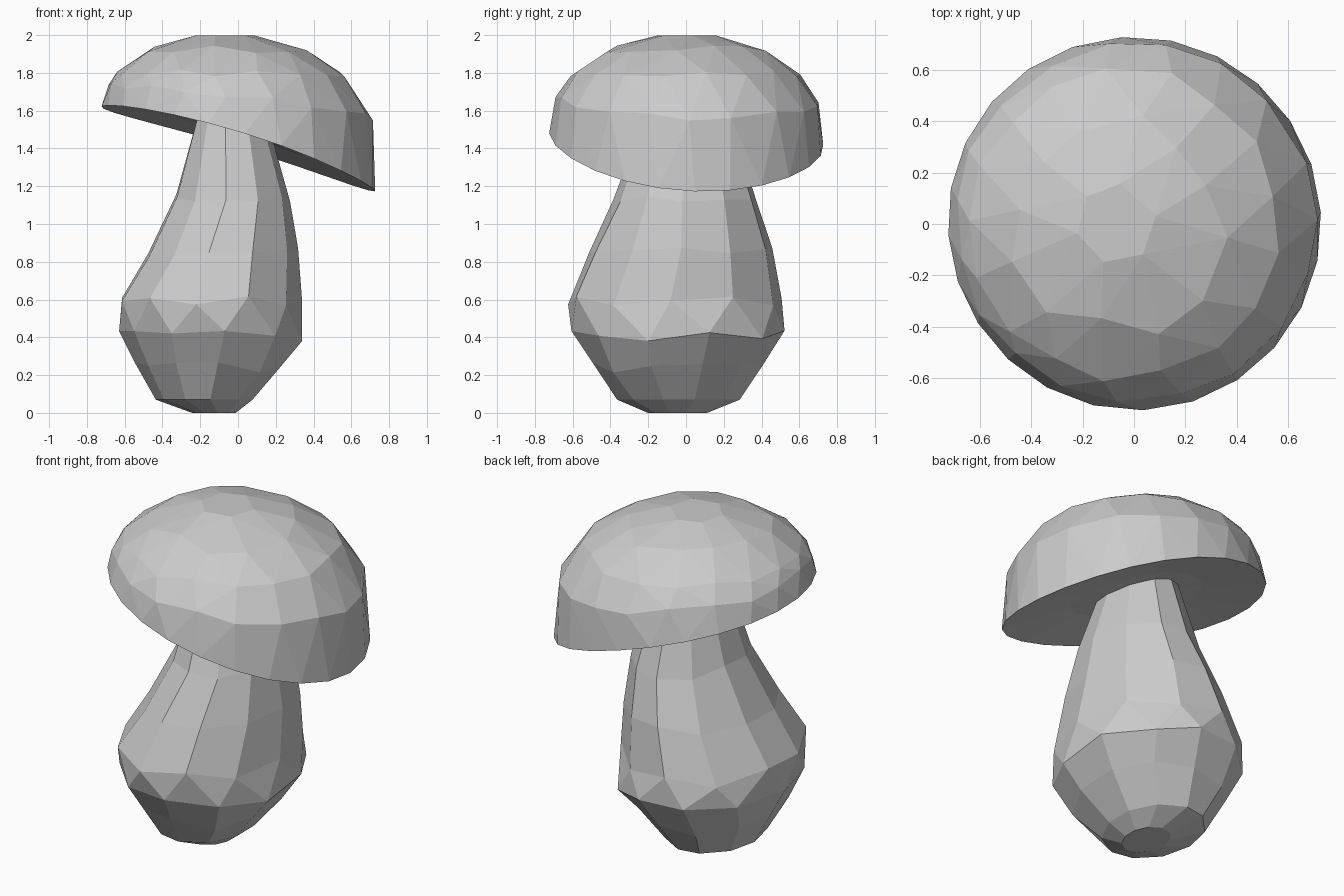
import bpy
import bmesh
import math
import random
from mathutils import Vector

random.seed(4)
if "Cube" in bpy.data.objects:
    bpy.data.objects.remove(bpy.data.objects["Cube"], do_unlink=True)

grey = bpy.data.materials.new("plain_grey")
grey.use_nodes = True
colour = (0.6, 0.6, 0.6, 1)
grey.diffuse_color = colour
grey.node_tree.nodes["Principled BSDF"].inputs["Base Color"].default_value = colour


def finish(bm, name):
    bmesh.ops.recalc_face_normals(bm, faces=bm.faces[:])
    mesh = bpy.data.meshes.new(name)
    bm.to_mesh(mesh)
    bm.free()
    mesh.materials.append(grey)
    obj = bpy.data.objects.new(name, mesh)
    bpy.context.collection.objects.link(obj)
    return obj


# Cap: rounded dome cut by a tilted, slightly saddle-shaped rim
def dome_point(angle, z, swell):
    t = max(0.0, (z - 1.4) / 0.61)
    r = swell * 0.728 * math.sqrt(max(0.0, 1 - t ** 2.5))
    return Vector((r * math.cos(angle) - 0.07 * t, r * math.sin(angle), z))


def rim_height(angle):
    x, y = 0.72 * math.cos(angle), 0.72 * math.sin(angle)
    return 1.45 - 0.31 * x - 0.06 * y - 0.1 * x * x


bm = bmesh.new()
rim = []
# Each row: vertex count, level above the rim (0) up to the shoulder (1), fixed height
for count, level, height in [(24, 0, 1.8), (19, 0.62, 1.8), (17, 1, 1.8),
                             (12, 1, 1.925), (6, 1, 1.999)]:
    phase = random.random()
    for i in range(count):
        wobble = random.uniform(-0.12, 0.12) if level else 0
        a = math.tau * (i + phase + wobble) / count
        z = rim_height(a) * (1 - level) + height * level
        if 0 < level and height < 1.99:
            z += random.uniform(-0.02, 0.02)
        v = bm.verts.new(dome_point(a, z, 1.02 if level else 1))
        if level == 0:
            rim.append(v)
bmesh.ops.convex_hull(bm, input=bm.verts[:])
rim_set = set(rim)
under = [f for f in bm.faces if all(v in rim_set for v in f.verts)]
bmesh.ops.delete(bm, geom=under, context='FACES')

# Shallow hollow underside of the cap
centre = Vector((-0.03, 0, 1.51))
inner = []
for v in rim:
    p = v.co.lerp(centre, 0.5)
    p.z += 0.02
    inner.append(bm.verts.new(p))
middle = bm.verts.new(centre)
for i in range(len(rim)):
    j = (i + 1) % len(rim)
    bm.faces.new((rim[i], rim[j], inner[j], inner[i]))
    bm.faces.new((inner[i], inner[j], middle))
finish(bm, "mushroom_cap")

# Stem: height, x range, y range of each section
sections = [
    (0.0, -0.24, -0.01, -0.20, 0.11),
    (0.07, -0.43, 0.08, -0.36, 0.28),
    (0.24, -0.54, 0.24, -0.49, 0.40),
    (0.41, -0.62, 0.35, -0.60, 0.52),
    (0.59, -0.62, 0.33, -0.62, 0.50),
    (0.85, -0.48, 0.31, -0.51, 0.45),
    (1.13, -0.33, 0.27, -0.38, 0.37),
    (1.59, -0.21, 0.14, -0.21, 0.22),
]
SIDES = 11
bm = bmesh.new()
rings = []
for k, (z, x0, x1, y0, y1) in enumerate(sections):
    ring = []
    shift = 0.5 if k < 4 else 0
    lumpy = 0.03 if 1 < k < 7 else 0
    for i in range(SIDES):
        a = math.tau * (i + shift + random.uniform(-0.07, 0.07)) / SIDES
        x = (x0 + x1) / 2 + (x1 - x0) / 2 * math.cos(a) * 1.02
        y = (y0 + y1) / 2 + (y1 - y0) / 2 * math.sin(a) * 1.02
        ring.append(bm.verts.new((x, y, z + random.uniform(-lumpy, lumpy))))
    rings.append(ring)
for k in range(len(rings) - 1):
    low, high = rings[k], rings[k + 1]
    for i in range(SIDES):
        j = (i + 1) % SIDES
        if k == 3:
            # Staggered triangles around the swollen base
            bm.faces.new((low[i], high[j], high[i]))
            bm.faces.new((low[i], low[j], high[j]))
        else:
            bm.faces.new((low[i], low[j], high[j], high[i]))
bm.faces.new(rings[0][::-1])
bm.faces.new(rings[-1])
finish(bm, "mushroom_stem")
